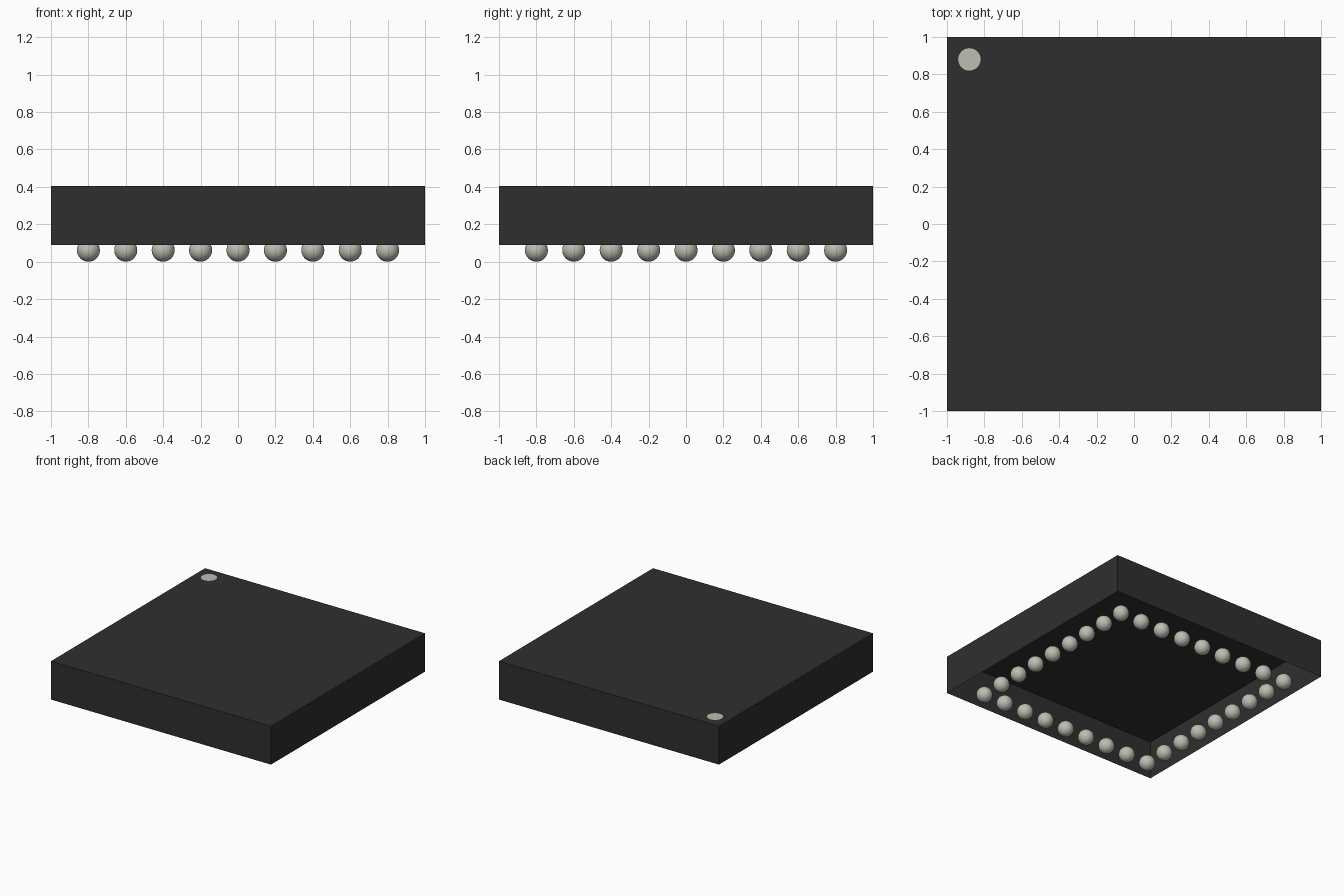
import bpy
import bmesh

cube = bpy.data.objects.get("Cube")
if cube:
    bpy.data.objects.remove(cube, do_unlink=True)

BOTTOM, TOP = 0.09, 0.405
BALL_RADIUS, PITCH, HALF_COUNT = 0.0615, 0.2, 4


def make_material(name, color):
    mat = bpy.data.materials.new(name)
    mat.use_nodes = True
    mat.diffuse_color = color
    mat.node_tree.nodes["Principled BSDF"].inputs["Base Color"].default_value = color
    return mat


def add_object(name, bm, mat, location=(0, 0, 0)):
    mesh = bpy.data.meshes.new(name)
    bm.to_mesh(mesh)
    bm.free()
    mesh.materials.append(mat)
    obj = bpy.data.objects.new(name, mesh)
    obj.location = location
    bpy.context.collection.objects.link(obj)
    return obj


black = make_material("black_casing", (0.028, 0.028, 0.028, 1))
silver = make_material("warm_silver", (0.52, 0.51, 0.44, 1))

# Casing: a thin shell, open underneath
bm = bmesh.new()
bmesh.ops.create_cube(bm, size=1)
bmesh.ops.scale(bm, vec=(2, 2, TOP - BOTTOM), verts=bm.verts)
bm.normal_update()
underside = [f for f in bm.faces if f.normal.z < -0.5]
bmesh.ops.delete(bm, geom=underside, context='FACES_ONLY')
add_object("casing", bm, black, (0, 0, (TOP + BOTTOM) / 2))

# Corner marker on the top face
bm = bmesh.new()
bmesh.ops.create_circle(bm, cap_ends=True, segments=32, radius=0.06)
add_object("corner_marker", bm, silver, (-0.88, 0.88, TOP + 0.002))

# One solder ball mesh, shared around the square perimeter
bm = bmesh.new()
bmesh.ops.create_uvsphere(bm, u_segments=32, v_segments=16, radius=BALL_RADIUS)
for face in bm.faces:
    face.smooth = True
first = add_object("solder_ball", bm, silver)

steps = range(-HALF_COUNT, HALF_COUNT + 1)
spots = [(i * PITCH, j * PITCH, BALL_RADIUS) for i in steps for j in steps
         if max(abs(i), abs(j)) == HALF_COUNT]
first.location = spots[0]
for spot in spots[1:]:
    ball = bpy.data.objects.new("solder_ball", first.data)
    ball.location = spot
    bpy.context.collection.objects.link(ball)
